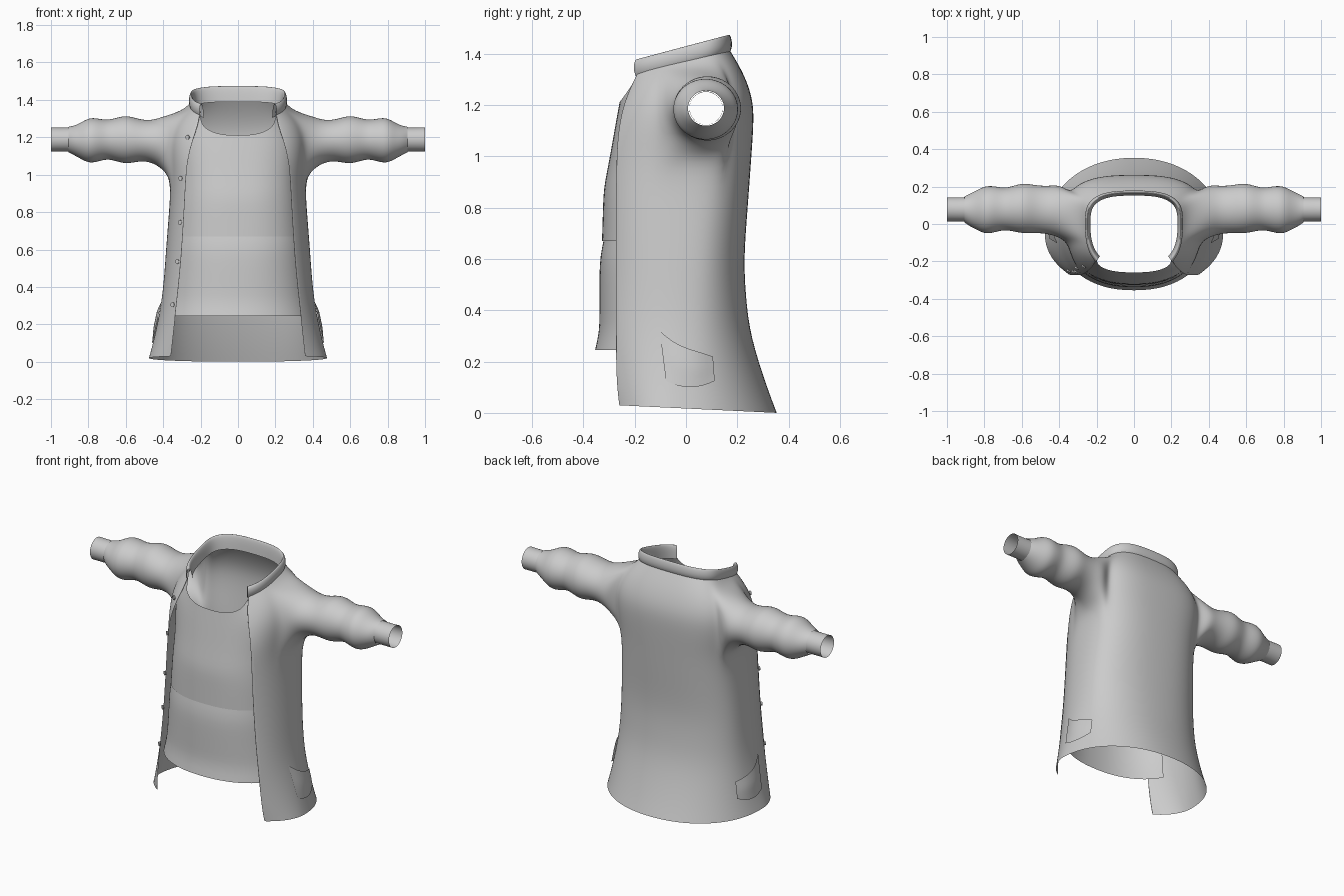
import bpy, bmesh, math
from mathutils import Vector

if "Cube" in bpy.data.objects:
    bpy.data.objects.remove(bpy.data.objects["Cube"])

# body sections: z, back z offset, half width, opening x, opening y, back y, centre y
ROWS = [
    (.03, -.03, .478, .350, -.268, .357, -.05),
    (.12, -.02, .452, .340, -.280, .318, -.04),
    (.30, .00, .412, .322, -.282, .252, -.02),
    (.45, .00, .396, .305, -.282, .235, -.01),
    (.60, .00, .386, .292, -.282, .226, .00),
    (.80, .00, .370, .280, -.282, .242, .01),
    (.97, .00, .358, .272, -.280, .254, .03),
    (1.08, .00, .368, .262, -.275, .262, .05),
    (1.18, .02, .372, .235, -.258, .267, .06),
    (1.26, .03, .345, .207, -.228, .240, .06),
    (1.31, .05, .295, .198, -.203, .205, .05),
    (1.335, .085, .250, .195, -.190, .168, .02),
]
NF, NB = 6, 7          # columns in front of and behind the side seam


def params(z):
    z = min(max(z, ROWS[0][0]), ROWS[-1][0])
    for a, b in zip(ROWS, ROWS[1:]):
        if z <= b[0]:
            f = (z - a[0]) / (b[0] - a[0])
            return [p + (q - p) * f for p, q in zip(a, b)]


def section(z):
    """width, centre y, front depth, back depth, exponent, opening angle"""
    _, dz, w, xe, yf, yb, yc = params(z)
    e = .95 - .19 * z
    t0 = math.asin((xe / w) ** (1 / e))
    return w, yc, (yc - yf) / math.cos(t0) ** e, yb - yc, e, t0


def body_row(row):
    z, dz, w, xe, yf, yb, yc = row
    _, _, df, db, e, t0 = section(z)
    ts = [t0 + (math.pi / 2 - t0) * i / NF for i in range(NF)]
    ts += [math.pi / 2 * (1 + i / NB) for i in range(NB + 1)]
    pts = []
    for t in ts:
        c = math.cos(t)
        y = yc - df * c ** e if c > 1e-6 else yc + db * abs(c) ** e
        x = w * max(math.sin(t), 0) ** e if t < math.pi - 1e-4 else 0
        pts.append(Vector((x, y, z + dz * (y - yf) / (yb - yf))))
    return pts


def finish(bm, name, mirror=True, sub=2):
    bmesh.ops.recalc_face_normals(bm, faces=bm.faces)
    me = bpy.data.meshes.new(name)
    bm.to_mesh(me)
    bm.free()
    ob = bpy.data.objects.new(name, me)
    bpy.context.collection.objects.link(ob)
    if mirror:
        m = ob.modifiers.new("mirror", 'MIRROR')
        m.use_clip = True
    if sub:
        s = ob.modifiers.new("smooth", 'SUBSURF')
        s.levels = s.render_levels = sub
        s.boundary_smooth = 'PRESERVE_CORNERS'
    for p in me.polygons:
        p.use_smooth = True
    return ob


def skin(bm, rows, closed=False, skip=lambda j, i: False):
    vs = [r if isinstance(r[0], bmesh.types.BMVert) else [bm.verts.new(p) for p in r] for r in rows]
    n = len(vs[0])
    for j in range(len(vs) - 1):
        for i in range(n if closed else n - 1):
            k = (i + 1) % n
            if not skip(j, i):
                bm.faces.new((vs[j][i], vs[j][k], vs[j + 1][k], vs[j + 1][i]))
    return vs


def ring(x, zb, zt, yc, hw, n=16):
    zc, hz = (zb + zt) / 2, (zt - zb) / 2
    out = []
    for k in range(n):
        a = math.radians(-135 + 360 / n * k)
        out.append((x, yc + hw * math.cos(a), zc + hz * math.sin(a)))
    return out


# jacket body with a folded front edge and an armhole
bm = bmesh.new()
rows = []
for r in ROWS:
    p = body_row(r)
    rows.append([p[0] + Vector((.018, .02, 0))] + p)
c0, c1, r0, r1 = NF - 1, NF + 3, 6, 10
grid = skin(bm, rows, skip=lambda j, i: r0 <= j < r1 and c0 <= i < c1)

# puffed sleeve grown out of the armhole
hole = [grid[r0][i] for i in range(c0, c1)] + [grid[j][c1] for j in range(r0, r1)]
hole += [grid[r1][i] for i in range(c1, c0, -1)] + [grid[j][c0] for j in range(r1, r0, -1)]
SLEEVE = [(.40, 1.025, 1.315, .07, .145), (.46, 1.065, 1.292, .075, .13),
          (.53, 1.072, 1.298, .08, .13), (.60, 1.050, 1.325, .085, .14),
          (.68, 1.082, 1.295, .08, .112), (.73, 1.075, 1.298, .08, .122),
          (.79, 1.055, 1.312, .075, .135), (.84, 1.082, 1.28, .075, .108),
          (.88, 1.105, 1.262, .075, .088), (.905, 1.118, 1.258, .078, .072)]
skin(bm, [hole] + [ring(*s) for s in SLEEVE], closed=True)
bmesh.ops.delete(bm, geom=[v for v in bm.verts if not v.link_faces], context='VERTS')
finish(bm, "jacket_with_sleeves")

# cuffs
bm = bmesh.new()
skin(bm, [ring(.893, 1.122, 1.254, .078, .067), ring(.95, 1.123, 1.253, .078, .066),
          ring(1.0, 1.122, 1.255, .078, .066)], closed=True)
finish(bm, "cuff", sub=1)

# standing collar, outer face turned over to an inner lining
base = body_row(ROWS[-1])


def collar_row(inset, lift_front, lift_back):
    out = []
    for p in base:
        f = (p.y + .19) / .358
        out.append((p.x * (1 - inset / .25), .0 + p.y * (1 - inset / .18),
                    p.z + lift_front + (lift_back - lift_front) * f))
    return out


bm = bmesh.new()
skin(bm, [collar_row(-.004, -.025, -.015), collar_row(-.012, -.005, .0), collar_row(-.014, .022, .025),
          collar_row(-.006, .045, .056), collar_row(.004, .045, .056),
          collar_row(.012, .02, .02), collar_row(.016, -.03, -.03)])
finish(bm, "collar")


# shirt front panels tucked inside the jacket
def shirt(name, z0, ztop, front, inset, spread, nv):
    bm = bmesh.new()
    rows = []
    for j in range(nv + 1):
        row = []
        for i in range(11):
            a = math.radians(spread) * i / 10
            z = z0 + (ztop(a) - z0) * j / nv
            w, yc, df, db, e, t0 = section(z)
            yf = front(z)
            row.append(((w - inset) * math.sin(a) ** e if i else 0,
                        yc - (yc - yf) * math.cos(a) ** e, z))
        rows.append(row)
    skin(bm, rows)
    finish(bm, name, sub=1)


def curve(pts):
    def f(z):
        for (a, p), (b, q) in zip(pts, pts[1:]):
            if z <= b:
                return p + (q - p) * (z - a) / (b - a)
        return pts[-1][1]
    return f


shirt("upper_shirt", .67, lambda a: min(1.31, 1.21 + .22 * a * a),
      curve([(.67, -.328), (.87, -.322), (1.0, -.297), (1.2, -.262), (1.32, -.235)]), .02, 65, 8)
shirt("lower_shirt", .245, lambda a: .685,
      curve([(.245, -.355), (.31, -.338), (.6, -.338), (.69, -.318)]), .018, 65, 6)

# hip pockets: pouches standing slightly off the side seam
TOP = [.32, .275, .252, .237, .22]
BOTTOM = [.125, .103, .10, .103, .125]
bm = bmesh.new()
rows = []
for j in range(5):
    v = j / 4
    row = []
    for i in range(5):
        u = i / 4
        y = (-.078 + .19 * u) * (1 - v) + (-.103 + .208 * u) * v
        z = BOTTOM[i] + (TOP[i] - BOTTOM[i]) * v
        w, yc, df, db, e, t0 = section(z)
        c = abs(y - yc) / (df if y < yc else db)
        x = w * math.sqrt(1 - c ** (2 / e)) ** e
        edge = 0 < i < 4
        row.append((x + .004 + (.012 if edge else .002) * min(1, 2 * v), y, z))
    rows.append(row)
skin(bm, rows)
finish(bm, "hip_pocket", sub=1)

# buttons down one front edge
for x, z in [(.268, 1.2), (.305, .98), (.308, .745), (.322, .535), (.348, .305)]:
    w, yc, df, db, e, t0 = section(z)
    s = (x / w) ** (1 / e)
    y = yc - df * math.sqrt(1 - s * s) ** e
    n = Vector((-.55, -.83, 0))
    bpy.ops.mesh.primitive_cylinder_add(vertices=12, radius=.012, depth=.008,
                                        location=Vector((-x, y, z)) + n * .003,
                                        rotation=n.to_track_quat('Z', 'Y').to_euler())
    b = bpy.context.object
    b.name = "button"
    bpy.ops.object.shade_smooth_by_angle()
